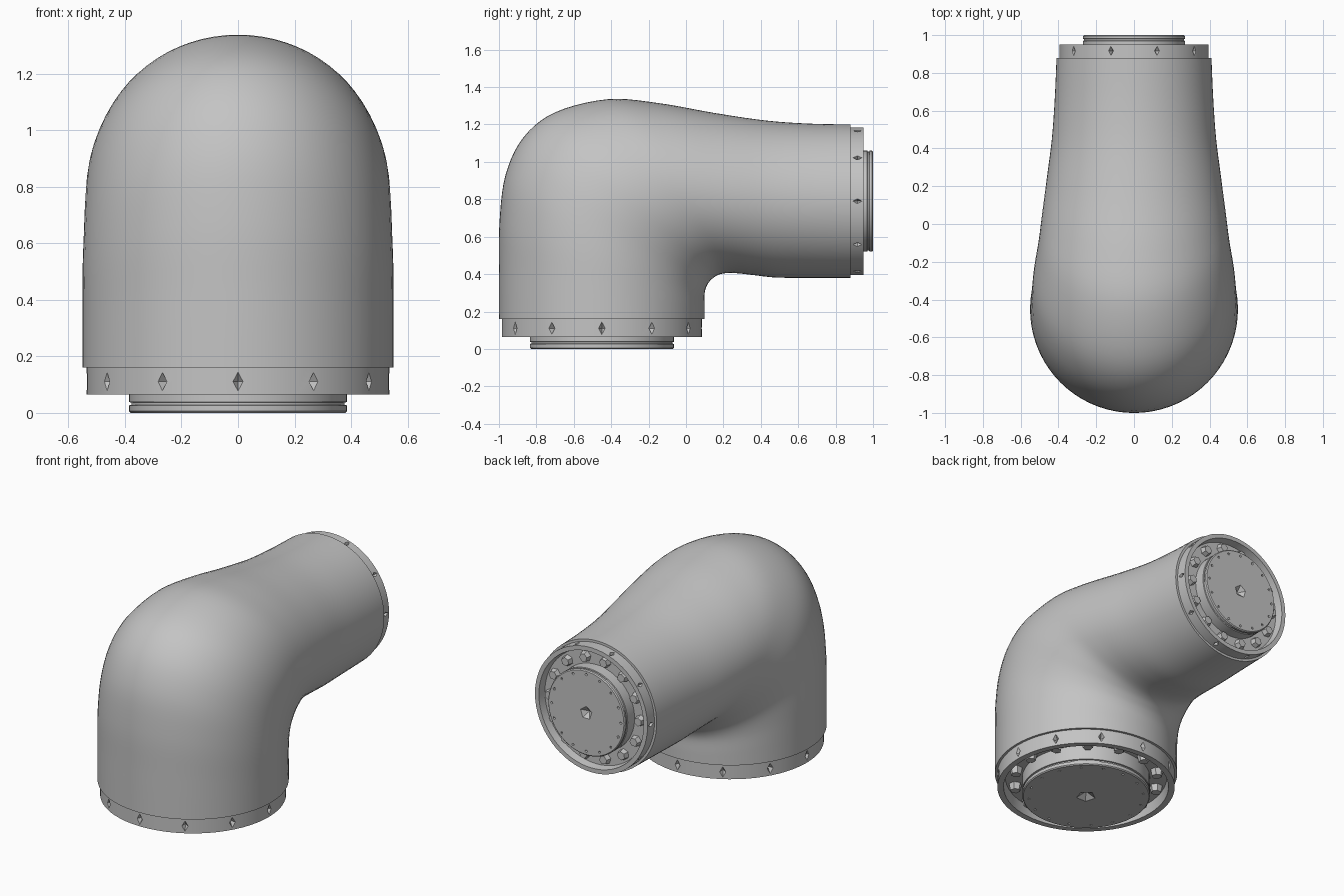
import bpy, bmesh, math
from mathutils import Matrix, Vector

if "Cube" in bpy.data.objects:
    bpy.data.objects.remove(bpy.data.objects["Cube"], do_unlink=True)

grey = bpy.data.materials.new("plain grey")
grey.use_nodes = True
shade = (0.55, 0.55, 0.55, 1)
grey.diffuse_color = shade
grey.node_tree.nodes["Principled BSDF"].inputs["Base Color"].default_value = shade


def to_object(bm, name):
    bmesh.ops.recalc_face_normals(bm, faces=bm.faces)
    mesh = bpy.data.meshes.new(name)
    bm.to_mesh(mesh)
    bm.free()
    mesh.materials.append(grey)
    obj = bpy.data.objects.new(name, mesh)
    bpy.context.collection.objects.link(obj)
    return obj


def smooth(obj, angle=35):
    bpy.ops.object.select_all(action="DESELECT")
    obj.select_set(True)
    bpy.context.view_layer.objects.active = obj
    bpy.ops.object.shade_smooth_by_angle(angle=math.radians(angle))


def loft(bm, rings):
    """Skin closed rings of points and cap both ends."""
    loops = [[bm.verts.new(p) for p in ring] for ring in rings]
    n = len(loops[0])
    for a, b in zip(loops, loops[1:]):
        for i in range(n):
            j = (i + 1) % n
            bm.faces.new((a[i], a[j], b[j], b[i]))
    bm.faces.new(loops[0])
    bm.faces.new(loops[-1])


def lathe(name, profile, place, sides=64):
    """Revolve (radius, height) points into a capped solid."""
    bm = bmesh.new()
    angles = [math.tau * i / sides for i in range(sides)]
    loft(bm, [[place @ Vector((r * math.cos(a), r * math.sin(a), h)) for a in angles]
              for r, h in profile])
    return to_object(bm, name)


def cone(bm, matrix, sides, radius, depth, top=0):
    bmesh.ops.create_cone(bm, cap_ends=True, segments=sides, radius1=radius,
                          radius2=top, depth=depth, matrix=matrix)


def carve(obj, bm):
    """Cut the shapes in bm out of obj."""
    cutter = to_object(bm, "pocket_cutter")
    cutter.hide_render = True
    mod = obj.modifiers.new("pockets", "BOOLEAN")
    mod.object, mod.operation, mod.solver = cutter, "DIFFERENCE", "EXACT"
    graph = bpy.context.evaluated_depsgraph_get()
    mesh = bpy.data.meshes.new_from_object(obj.evaluated_get(graph))
    obj.modifiers.clear()
    obj.data = mesh
    bpy.data.objects.remove(cutter, do_unlink=True)


def spin(count, offset=0):
    return [Matrix.Rotation(math.tau * (i + offset) / count, 4, "Z") for i in range(count)]


# Elbow shell: inner bend (y, z), outer bend (y, z), half width
stations = [Vector(s) for s in (
    (.10, .16, -1, .16, .55), (.10, .22, -1, .42, .55), (.10, .30, -.997, .68, .55),
    (.115, .345, -.965, .93, .545), (.14, .375, -.87, 1.13, .54),
    (.17, .395, -.70, 1.265, .53), (.21, .405, -.42, 1.335, .505),
    (.27, .405, -.15, 1.315, .485), (.36, .395, .15, 1.262, .46),
    (.48, .382, .42, 1.222, .435), (.66, .38, .65, 1.205, .42),
    (.88, .38, .88, 1.20, .41))]


def between(i, t):
    last = len(stations) - 1
    a, b, c, d = (stations[min(max(i + k, 0), last)] for k in (-1, 0, 1, 2))
    return (b * 2 + (c - a) * t + (a * 2 - b * 5 + c * 4 - d) * t ** 2
            + (b * 3 - a - c * 3 + d) * t ** 3) / 2


def section(s, sides=72):
    inner, outer = Vector((0, s[0], s[1])), Vector((0, s[2], s[3]))
    mid, half = (inner + outer) / 2, (outer - inner) / 2
    return [mid + half * math.cos(a) + Vector((s[4] * math.sin(a), 0, 0))
            for a in (math.tau * i / sides for i in range(sides))]


steps = 5
path = [between(i, k / steps) for i in range(len(stations) - 1) for k in range(steps)]
bm = bmesh.new()
loft(bm, [section(s) for s in path + [stations[-1]]])
smooth(to_object(bm, "elbow_shell"), 45)


def joint(prefix, place, R, height, hub, hub_top, holes, offset):
    """Flange with side pockets, bolted groove and a raised hub."""
    floor = height * .3
    flange = lathe(prefix + "_flange", [
        (R * .5, -.02), (R, -.02), (R, height), (R * .93, height),
        (R * .91, floor), (R * .5, floor)], place)
    bm = bmesh.new()
    squash = Matrix.Diagonal((1, .55, 1, 1))
    for turn in spin(holes, offset):
        cone(bm, place @ turn @ Matrix.Translation((R - .01, 0, height * .52))
             @ Matrix.Rotation(-math.pi / 2, 4, "Y") @ squash, 4, height * .5, .05)
    carve(flange, bm)
    smooth(flange)

    # Raised hub with a narrow seam around it
    seam = (height + hub_top) / 2
    disc = lathe(prefix + "_hub", [
        (hub, 0), (hub, seam - .006), (hub * .98, seam - .004), (hub * .98, seam + .004),
        (hub, seam + .006), (hub, hub_top - .006), (hub - .006, hub_top)], place)
    bm = bmesh.new()
    flip = Matrix.Rotation(math.pi, 4, "X")
    cone(bm, place @ Matrix.Translation((0, 0, hub_top - .01)) @ flip, 5, hub * .22, .05)
    for turn in spin(16):
        cone(bm, place @ turn @ Matrix.Translation((hub * .9, 0, hub_top - .005)) @ flip,
             4, .014, .03)
    carve(disc, bm)
    smooth(disc)

    # Bolts standing in the groove
    bm = bmesh.new()
    gap = R * .91 - hub
    for turn in spin(14):
        cone(bm, place @ turn @ Matrix.Translation((hub + gap / 2, 0, height * .5)),
             6, gap * .4, height * .5, gap * .3)
    to_object(bm, prefix + "_bolts")


joint("base", Matrix.Translation((0, -.45, .16)) @ Matrix.Rotation(math.pi, 4, "X"),
      .535, .095, .385, .16, 12, 0)
joint("end", Matrix.Translation((0, .88, .79)) @ Matrix.Rotation(-math.pi / 2, 4, "X"),
      .395, .07, .27, .12, 10, 0)
